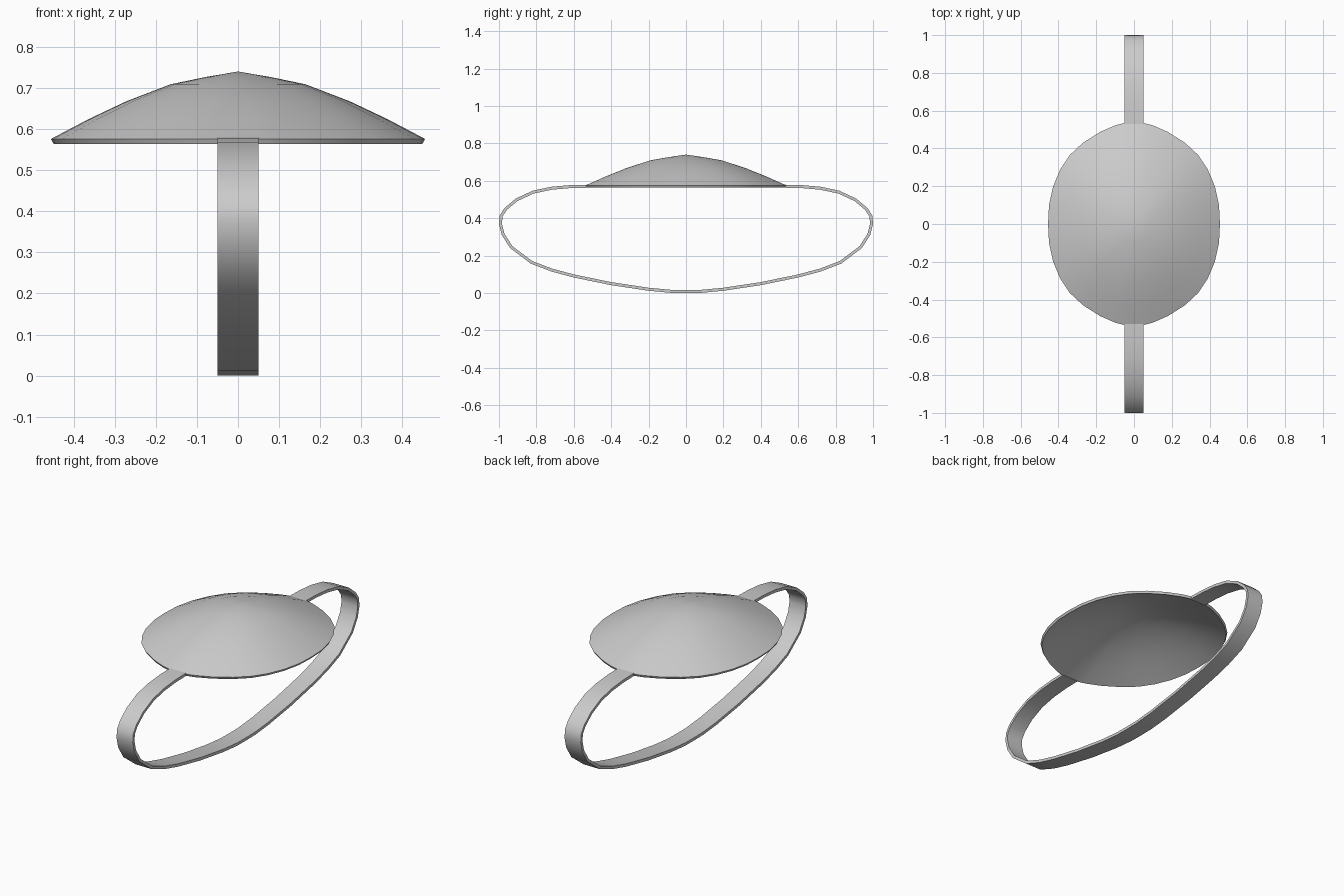
import bpy, bmesh

if "Cube" in bpy.data.objects:
    bpy.data.objects.remove(bpy.data.objects["Cube"])

def make(name, verts, faces, thickness):
    """Open sheet thickened inward, smooth with sharp edges kept."""
    me = bpy.data.meshes.new(name)
    me.from_pydata(verts, [], faces)
    ob = bpy.data.objects.new(name, me)
    bpy.context.collection.objects.link(ob)
    m = ob.modifiers.new("thickness", 'SOLIDIFY')
    m.thickness, m.offset = thickness, -1
    bpy.ops.object.select_all(action='DESELECT')
    ob.select_set(True)
    bpy.context.view_layer.objects.active = ob
    bpy.ops.object.modifier_apply(modifier=m.name)
    bpy.ops.object.shade_smooth_by_angle(angle=0.7)
    return ob

# Patch: quarter outline mirrored into a full rim, lofted up to the apex
quarter = [(0.455, 0), (0.45, 0.1), (0.428, 0.2), (0.39, 0.29), (0.34, 0.365),
           (0.27, 0.43), (0.18, 0.487), (0.1, 0.522), (0.05, 0.535)]
half = quarter + [(-x, y) for x, y in reversed(quarter)]
rim = half + [(x, -y) for x, y in reversed(half[1:-1])]
rings = [(0.18, 0.726), (0.36, 0.709), (0.6, 0.667), (0.8, 0.624), (1.0, 0.576)]
n = len(rim)
verts = [(0, 0, 0.74)] + [(x * s, y * s, z) for s, z in rings for x, y in rim]
faces = [(0, 1 + k, 1 + (k + 1) % n) for k in range(n)]
for r in range(len(rings) - 1):
    a, b = 1 + r * n, 1 + (r + 1) * n
    for k in range(n):
        j = (k + 1) % n
        faces.append((a + k, b + k, b + j, a + j))
make("eye_patch", verts, faces, 0.014)

# Strap: band running from one end of the patch round to the other
side = [(0.525, 0.579), (0.62, 0.577), (0.72, 0.568), (0.82, 0.547), (0.91, 0.505),
        (0.97, 0.455), (0.996, 0.415), (1.0, 0.37), (0.985, 0.31), (0.94, 0.24),
        (0.83, 0.157), (0.72, 0.115), (0.6, 0.083), (0.4, 0.042), (0.2, 0.012),
        (0.08, 0.001), (0, 0)]
path = side + [(-y, z) for y, z in reversed(side[:-1])]
verts = [(x, y, z) for y, z in path for x in (-0.05, 0.05)]
faces = [(2 * i, 2 * i + 1, 2 * i + 3, 2 * i + 2) for i in range(len(path) - 1)]
make("strap", verts, faces, 0.016)
